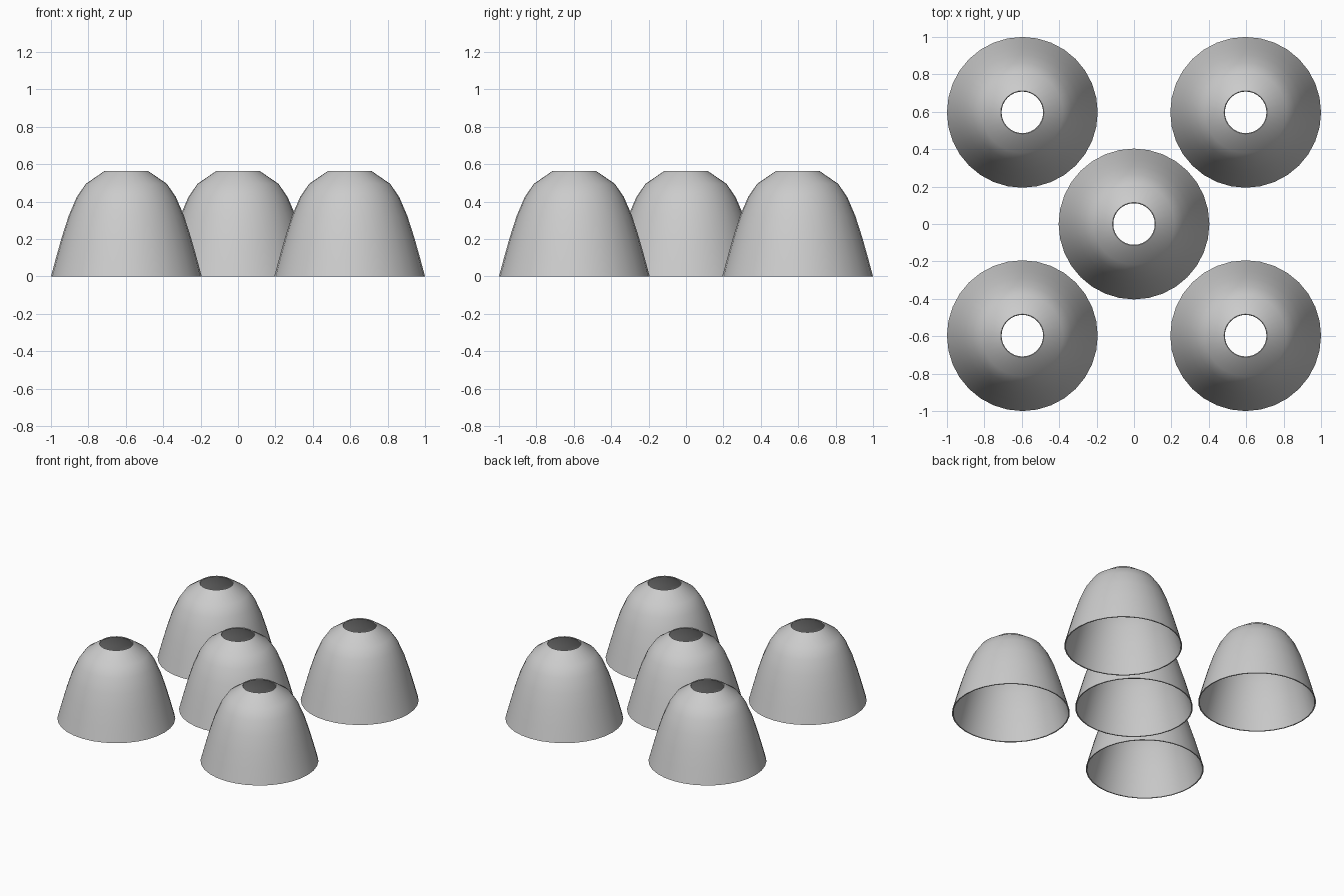
import bpy
import bmesh
import math

cube = bpy.data.objects.get("Cube")
if cube:
    bpy.data.objects.remove(cube, do_unlink=True)

SEGMENTS = 32
WALL = 0.008
SPREAD = 0.597

# Single grey material
grey = bpy.data.materials.new("plain grey")
grey.use_nodes = True
colour = (0.6, 0.6, 0.6, 1)
grey.diffuse_color = colour
grey.node_tree.nodes["Principled BSDF"].inputs["Base Color"].default_value = colour

# Closed wall section: outer side upward, then inner side downward
outer = [(0.403, 0), (0.376, 0.1), (0.345, 0.21), (0.308, 0.325),
         (0.265, 0.425), (0.217, 0.495), (0.115, 0.565)]
inner = [(r - WALL, max(0, z - WALL * (r < 0.25))) for r, z in reversed(outer)]
inner[0] = (0.111, 0.56)


def make_cup(name, x, y):
    """Spin the wall section into an open-topped hollow dome."""
    bm = bmesh.new()
    rings = []
    for r, z in outer + inner:
        rings.append([bm.verts.new((r * math.cos(a), r * math.sin(a), z))
                      for a in (math.tau * i / SEGMENTS for i in range(SEGMENTS))])
    for k, low in enumerate(rings):
        high = rings[(k + 1) % len(rings)]
        for i in range(SEGMENTS):
            j = (i + 1) % SEGMENTS
            bm.faces.new((low[i], low[j], high[j], high[i]))
    bmesh.ops.recalc_face_normals(bm, faces=bm.faces)
    mesh = bpy.data.meshes.new(name)
    bm.to_mesh(mesh)
    bm.free()
    mesh.materials.append(grey)
    cup = bpy.data.objects.new(name, mesh)
    cup.location = (x, y, 0)
    bpy.context.collection.objects.link(cup)
    bpy.ops.object.select_all(action="DESELECT")
    cup.select_set(True)
    bpy.context.view_layer.objects.active = cup
    bpy.ops.object.shade_smooth_by_angle(angle=math.radians(40))


# One cup in the middle and one at each corner
make_cup("centre_cup", 0, 0)
for side, sx in (("left", 1), ("right", -1)):
    for end, sy in (("front", -1), ("back", 1)):
        make_cup(f"{end}_{side}_cup", sx * SPREAD, sy * SPREAD)
